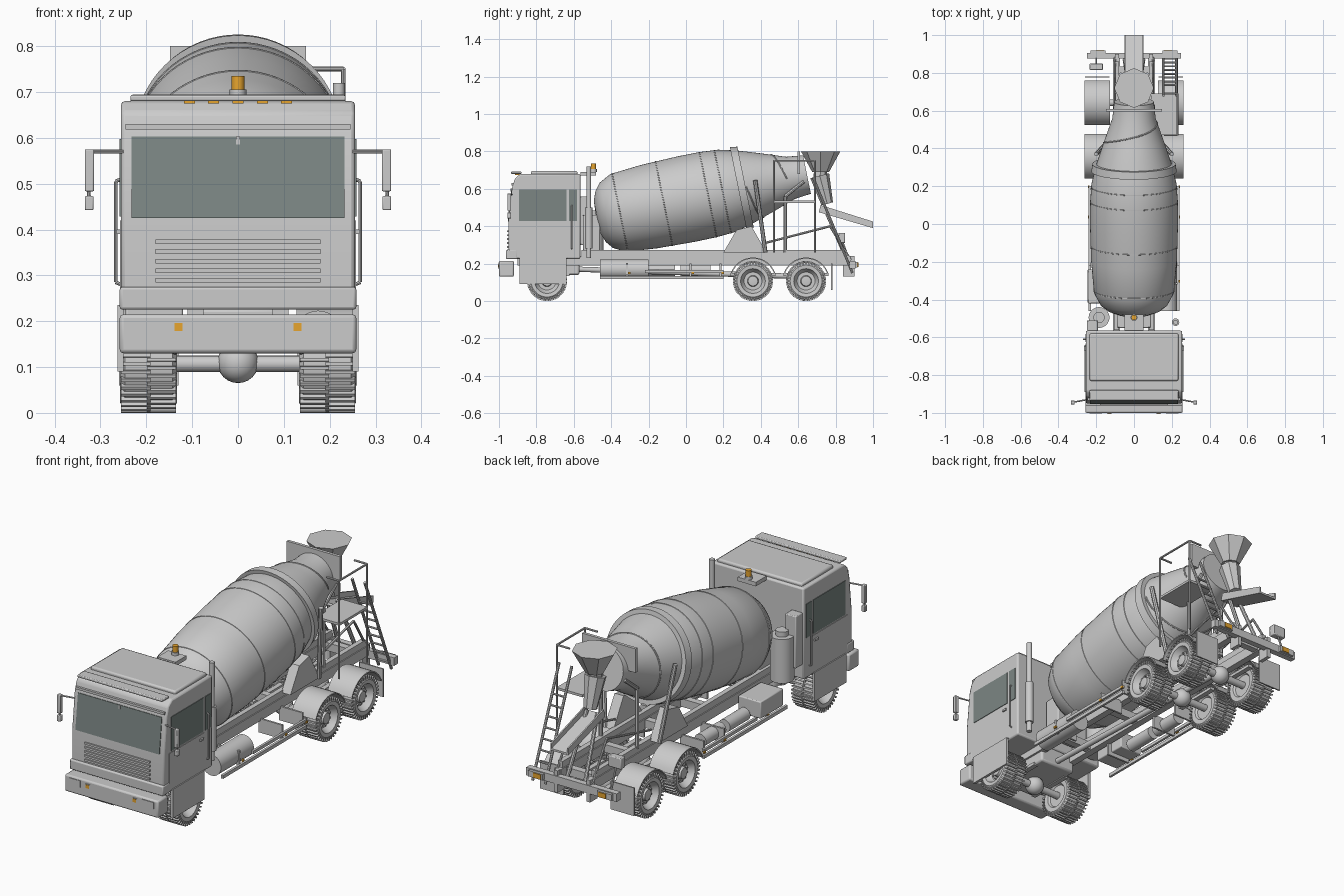
import bpy, bmesh
from math import sin, cos, pi, radians
from mathutils import Vector, Matrix

if "Cube" in bpy.data.objects:
    bpy.data.objects.remove(bpy.data.objects["Cube"], do_unlink=True)


def material(name, r, g, b):
    mat = bpy.data.materials.new(name)
    mat.use_nodes = True
    mat.diffuse_color = (r, g, b, 1)
    mat.node_tree.nodes["Principled BSDF"].inputs["Base Color"].default_value = (r, g, b, 1)
    return mat


GREY = material("light_grey", .6, .6, .6)
GLASS = material("dark_glass", .2, .24, .23)
AMBER = material("amber_lamp", .85, .4, .03)


def finish(name, bm, mat=GREY, pair=False, bevel=0):
    """Turn a bmesh into one object, or a mirrored left and right pair."""
    bmesh.ops.recalc_face_normals(bm, faces=bm.faces)
    for side in ("left", "right") if pair else ("",):
        if side == "right":
            bmesh.ops.transform(bm, matrix=Matrix.Scale(-1, 4, (1, 0, 0)), verts=bm.verts)
            bmesh.ops.reverse_faces(bm, faces=bm.faces)
        label = f"{side}_{name}" if side else name
        mesh = bpy.data.meshes.new(label)
        bm.to_mesh(mesh)
        mesh.materials.append(mat)
        mesh.shade_smooth()
        mesh.set_sharp_from_angle(angle=radians(32))
        obj = bpy.data.objects.new(label, mesh)
        bpy.context.collection.objects.link(obj)
        if bevel:
            mod = obj.modifiers.new("soft_edges", "BEVEL")
            mod.width, mod.segments = bevel, 2
    bm.free()


def add_box(bm, x, y, z, matrix=Matrix()):
    size = Matrix.Diagonal((x[1] - x[0], y[1] - y[0], z[1] - z[0], 1))
    centre = Vector((sum(x), sum(y), sum(z))) / 2
    bmesh.ops.create_cube(bm, size=1, matrix=matrix @ Matrix.Translation(centre) @ size)


def box(name, x, y, z, **opts):
    bm = bmesh.new()
    add_box(bm, x, y, z)
    finish(name, bm, **opts)


def add_rod(bm, start, end, r, r_end=None, sides=16):
    a, b = Vector(start), Vector(end)
    turn = (b - a).to_track_quat("Z", "Y").to_matrix().to_4x4()
    bmesh.ops.create_cone(bm, cap_ends=True, segments=sides, radius1=r,
                          radius2=r if r_end is None else r_end, depth=(b - a).length,
                          matrix=Matrix.Translation((a + b) / 2) @ turn)


def rod(name, start, end, r, r_end=None, sides=16, **opts):
    bm = bmesh.new()
    add_rod(bm, start, end, r, r_end, sides)
    finish(name, bm, **opts)


def pipe(name, points, r, **opts):
    bm = bmesh.new()
    for a, b in zip(points, points[1:]):
        add_rod(bm, a, b, r, sides=8)
    finish(name, bm, **opts)


def prism(name, outline, x, **opts):
    """Extrude a side outline of (y, z) points across x."""
    bm = bmesh.new()
    face = bm.faces.new([bm.verts.new((x[0], y, z)) for y, z in outline])
    out = bmesh.ops.extrude_face_region(bm, geom=[face])
    moved = [v for v in out["geom"] if isinstance(v, bmesh.types.BMVert)]
    bmesh.ops.translate(bm, verts=moved, vec=(x[1] - x[0], 0, 0))
    finish(name, bm, **opts)


def add_lathe(bm, profile, matrix, sides=48):
    """Spin (height, radius) points around the local z axis."""
    line = [bm.verts.new((r, 0, h)) for h, r in profile]
    edges = [bm.edges.new(e) for e in zip(line, line[1:])]
    bmesh.ops.spin(bm, geom=line + edges, cent=(0, 0, 0), axis=(0, 0, 1),
                   angle=2 * pi, steps=sides, use_merge=True)
    bmesh.ops.remove_doubles(bm, verts=bm.verts, dist=.0001)
    bmesh.ops.transform(bm, matrix=matrix, verts=bm.verts)


# Cab shell, bumper and roof
prism("cab_body", [(-.95, .225), (-.95, .42), (-.93, .605), (-.915, .655), (-.885, .68),
                   (-.565, .68), (-.565, .225)], x=(-.255, .255), bevel=.008)
box("lower_front_panel", x=(-.258, .258), y=(-.962, -.9), z=(.225, .275), bevel=.006)
box("front_bumper", x=(-.258, .258), y=(-1, -.92), z=(.13, .215), bevel=.008)
box("roof_hatch", x=(-.235, .235), y=(-.83, -.58), z=(.67, .695), bevel=.008)
box("sun_visor", x=(-.235, .235), y=(-.935, -.88), z=(.68, .693), bevel=.004)
box("brow_strip", x=(-.245, .245), y=(-.934, -.91), z=(.618, .63))
prism("windscreen", [(-.953, .425), (-.933, .603), (-.926, .603), (-.946, .425)],
      x=(-.232, .232), mat=GLASS)
box("wiper", x=(-.004, .004), y=(-.937, -.93), z=(.585, .603))
for i in range(6):
    z = .268 + i * .021
    box(f"grille_slat_{i}", x=(-.18, .18), y=(-.957, -.94), z=(z - .005, z + .005))
for i in range(-2, 3):
    x = i * .053
    box(f"roof_lamp_{i + 3}", x=(x - .012, x + .012), y=(-.915, -.89), z=(.675, .688), mat=AMBER)

# Cab sides
box("door_window", x=(.25, .258), y=(-.893, -.64), z=(.428, .597), mat=GLASS, pair=True)
box("quarter_window", x=(.25, .258), y=(-.625, -.583), z=(.428, .597), mat=GLASS, pair=True)
box("door_panel", x=(.25, .2575), y=(-.91, -.633), z=(.23, .42), pair=True)
box("door_handle", x=(.255, .265), y=(-.67, -.645), z=(.39, .4), pair=True)
pipe("grab_rail", [(.255, -.61, .28), (.267, -.61, .285), (.267, -.61, .505), (.255, -.61, .51)],
     r=.004, pair=True)
box("front_wheel_panel", x=(.25, .263), y=(-.89, -.64), z=(.09, .235), pair=True)
box("headlight", x=(.17, .235), y=(-1.003, -.99), z=(.172, .205), pair=True)
box("indicator_frame", x=(.117, .143), y=(-1.003, -.99), z=(.176, .199), pair=True)
box("indicator", x=(.121, .139), y=(-1.005, -.99), z=(.179, .196), mat=AMBER, pair=True)
pipe("mirror_arm", [(.25, -.93, .57), (.33, -.945, .57), (.325, -.945, .47)], r=.004, pair=True)
box("mirror", x=(.314, .334), y=(-.955, -.935), z=(.483, .575), bevel=.003, pair=True)
box("small_mirror", x=(.315, .334), y=(-.955, -.935), z=(.442, .473), bevel=.003, pair=True)

# Equipment behind the cab
rod("exhaust_stack", (.22, -.52, .23), (.22, -.52, .72), r=.013)
rod("exhaust_muffler", (.22, -.52, .28), (.22, -.52, .5), r=.02)
box("air_intake", x=(-.25, -.19), y=(-.565, -.51), z=(.3, .56), bevel=.004)
rod("water_tank", (-.185, -.495, .24), (-.185, -.495, .46), r=.055, sides=32)
rod("water_tank_cap", (-.185, -.495, .46), (-.185, -.495, .485), r=.03)
box("drum_front_stand", x=(-.09, .09), y=(-.55, -.46), z=(.26, .46), bevel=.006)
box("beacon_bracket", x=(-.05, .05), y=(-.565, -.48), z=(.67, .69))
rod("beacon_base", (0, -.495, .69), (0, -.495, .705), r=.018)
rod("beacon", (0, -.495, .705), (0, -.495, .735), r=.014, mat=AMBER)

# Mixing drum on a tilted axis
TILT = radians(11.5)
AXIS = Matrix.Translation((0, 0, .545)) @ Matrix.Rotation(TILT - pi / 2, 4, "X")
DRUM = [(-.49, 0), (-.485, .09), (-.465, .14), (-.435, .178), (-.37, .212), (-.2, .227), (0, .233),
        (.12, .232), (.22, .225), (.32, .2), (.45, .157), (.57, .115), (.66, .105), (.66, 0)]


def drum_radius(s):
    for (a, ra), (b, rb) in zip(DRUM, DRUM[1:]):
        if a <= s <= b:
            return ra + (rb - ra) * (s - a) / (b - a)


bm = bmesh.new()
add_lathe(bm, DRUM, AXIS, sides=64)
finish("mixing_drum", bm)
for i, s in enumerate((-.36, -.12, .12, .2)):
    bm = bmesh.new()
    r = drum_radius(s)
    add_lathe(bm, [(s - .004, r - .003), (s - .002, r + .002), (s + .002, r + .002),
                   (s + .004, r - .003)], AXIS, sides=64)
    finish(f"drum_seam_{i + 1}", bm)
bm = bmesh.new()
add_lathe(bm, [(.285, .2), (.285, .226), (.325, .22), (.325, .19)], AXIS, sides=64)
finish("drum_roller_ring", bm)
spiral = []
for i in range(49):
    s, turn = .33 + .22 * i / 48, 2 * pi * i / 48
    r = drum_radius(s)
    spiral.append(AXIS @ Vector((r * cos(turn), r * sin(turn), s)))
pipe("drum_spiral_weld", spiral, r=.004)

# Rear drum stand and struts
prism("drum_stand", [(.2, .26), (.43, .26), (.35, .4), (.27, .38)], x=(.1, .15), pair=True)
pipe("drum_strut", [(.15, .425, .26), (.2, .37, .645)], r=.011, pair=True)
pipe("neck_strut", [(.1, .53, .26), (.1, .53, .56), (.1, .63, .64)], r=.01, pair=True)
pipe("rear_brace", [(.1, .42, .31), (.1, .77, .4), (.1, .88, .22)], r=.006, pair=True)
pipe("chute_post", [(.05, .87, .2), (.03, .74, .5)], r=.01, pair=True)

# Hopper and chutes
box("splash_plate", x=(-.148, .148), y=(.595, .61), z=(.68, .8))
rod("hopper", (0, .72, .69), (0, .72, .8), r=.045, r_end=.105, sides=8)
rod("hopper_throat", (0, .715, .65), (0, .72, .7), r=.035, sides=8)
rod("lower_funnel", (0, .755, .52), (0, .715, .67), r=.032, r_end=.052, sides=8)
prism("chute_floor", [(.71, .475), (1, .39), (1, .4), (.715, .485)], x=(-.05, .05))
prism("chute_wall", [(.71, .475), (1, .39), (1, .425), (.72, .513)], x=(.043, .05), pair=True)

# Platform, railing and ladder
box("platform", x=(.09, .232), y=(.47, .69), z=(.525, .537))
for i, y in enumerate((.47, .69)):
    pipe(f"platform_post_{i + 1}", [(.23, y, .26), (.23, y, .75), (.16, y, .75)], r=.005)
pipe("platform_rail", [(.23, .47, .75), (.23, .69, .75)], r=.005)
bm = bmesh.new()
for x in (.155, .225):
    add_rod(bm, (x, .68, .66), (x, .89, .15), r=.007, sides=8)
for i in range(8):
    y = .735 + .02 * i
    add_rod(bm, (.155, y, .526 - .0485 * i), (.225, y, .526 - .0485 * i), r=.005, sides=8)
finish("ladder", bm)

# Chassis
box("frame_rail", x=(.075, .11), y=(-.9, .88), z=(.19, .24), pair=True)
box("sub_frame", x=(.08, .105), y=(-.56, .86), z=(.24, .272), pair=True)
for i, y in enumerate((-.45, -.1, .18, .5, .8)):
    box(f"cross_member_{i + 1}", x=(-.08, .08), y=(y, y + .035), z=(.195, .235))
box("engine", x=(-.1, .1), y=(-.87, -.57), z=(.14, .23), bevel=.01)
rod("drive_shaft", (0, -.57, .17), (0, .65, .13), r=.014)
box("rear_beam", x=(-.25, .25), y=(.875, .905), z=(.175, .215))
box("rear_beam_bracket", x=(.08, .1), y=(.84, .9), z=(.13, .24), pair=True)
box("tail_light", x=(.15, .23), y=(.9, .918), z=(.18, .21), pair=True)
box("tail_indicator", x=(.16, .2), y=(.91, .922), z=(.183, .207), mat=AMBER, pair=True)
box("work_lamp", x=(-.235, -.165), y=(.815, .85), z=(.31, .365), bevel=.004)
pipe("work_lamp_stalk", [(-.2, .835, .32), (-.2, .88, .2)], r=.005)

# Side equipment
box("under_rail", x=(.228, .24), y=(-.46, .2), z=(.118, .135), pair=True)
box("upper_rail", x=(.228, .24), y=(-.22, .2), z=(.15, .165), pair=True)
for i, y in enumerate((-.31, .03, .19)):
    box(f"side_marker_{i + 1}", x=(.236, .244), y=(y, y + .014), z=(.146, .156), mat=AMBER, pair=True)
    box(f"rail_hanger_{i + 1}", x=(.1, .23), y=(y - .01, y), z=(.13, .2), pair=True)
rod("fuel_tank", (.175, -.46, .17), (.175, -.2, .17), r=.053, sides=32)
box("battery_box", x=(-.245, -.12), y=(-.42, -.24), z=(.15, .235), bevel=.005)
for i, y in enumerate((-.22, -.03)):
    rod(f"air_tank_{i + 1}", (-.17, y, .165), (-.17, y + .16, .165), r=.032, sides=24)

# Wheels, axles and rear mudguards
TYRE = [(-.05, 0), (-.05, .055), (-.06, .062), (-.062, .085), (-.052, .099), (.052, .099),
        (.062, .085), (.06, .066), (.048, .06), (.04, .055), (.03, .048), (.03, .03),
        (.045, .026), (.048, 0)]
for n, y in enumerate((-.743, .358, .642)):
    seat = Matrix.Translation((.195, y, .107)) @ Matrix.Rotation(pi / 2, 4, "Y")
    bm = bmesh.new()
    add_lathe(bm, TYRE, seat)
    for i in range(72):
        turn = seat @ Matrix.Rotation(2 * pi * i / 72, 4, "Z")
        side = (-.06, .004) if i % 2 else (-.004, .06)
        add_box(bm, (.09, .107), (-.0035, .0035), side, turn)
    for i in range(10):
        turn = seat @ Matrix.Rotation(2 * pi * i / 10, 4, "Z")
        add_box(bm, (.036, .043), (-.004, .004), (.028, .037), turn)
    finish(f"wheel_{n + 1}", bm, pair=True)
    rod(f"axle_{n + 1}", (-.15, y, .107), (.15, y, .107), r=.018)
    bm = bmesh.new()
    bmesh.ops.create_uvsphere(bm, u_segments=24, v_segments=12, radius=.045,
                              matrix=Matrix.Translation((0, y, .11)))
    finish(f"axle_housing_{n + 1}", bm)
    box(f"leaf_spring_{n + 1}", x=(.08, .105), y=(y - .12, y + .12), z=(.135, .15), pair=True)
    if n:
        angles = [radians(20 + 10 * i) for i in range(15)]
        arc = [(y + r * cos(a), .107 + r * sin(a)) for r, row in
               ((.126, angles), (.12, angles[::-1])) for a in row]
        prism(f"mudguard_{n}", arc, x=(.128, .262), pair=True)
box("mud_flap", x=(.13, .26), y=(.775, .782), z=(.06, .2), pair=True)
